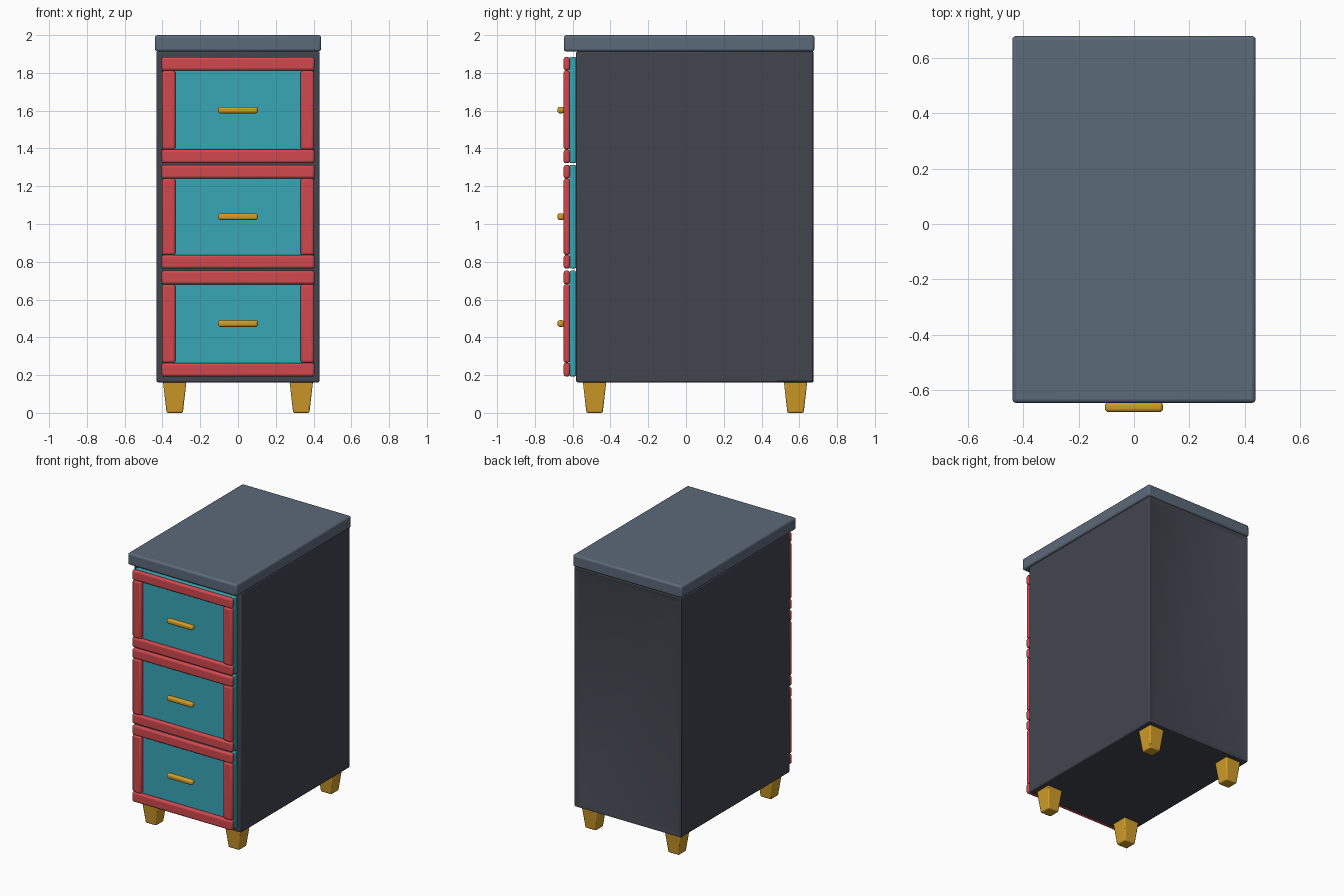
import bpy, bmesh, math

if "Cube" in bpy.data.objects:
    bpy.data.objects.remove(bpy.data.objects["Cube"])


def material(name, rgb):
    m = bpy.data.materials.new(name)
    m.diffuse_color = (*rgb, 1)
    m.use_nodes = True
    m.node_tree.nodes["Principled BSDF"].inputs["Base Color"].default_value = m.diffuse_color
    return m


SLATE = material("slate", (0.105, 0.142, 0.190))
CHARCOAL = material("charcoal", (0.055, 0.060, 0.078))
TEAL = material("teal", (0.040, 0.390, 0.468))
RED = material("red", (0.630, 0.065, 0.076))
GOLD = material("gold", (0.640, 0.335, 0.022))


def finish(bm, name, mat, bevel=0.0, segments=3):
    mesh = bpy.data.meshes.new(name)
    bm.to_mesh(mesh)
    bm.free()
    mesh.materials.append(mat)
    ob = bpy.data.objects.new(name, mesh)
    bpy.context.collection.objects.link(ob)
    if bevel:
        mod = ob.modifiers.new("rounded_edges", 'BEVEL')
        mod.width = bevel
        mod.segments = segments
        mod.limit_method = 'ANGLE'
    bpy.ops.object.select_all(action='DESELECT')
    ob.select_set(True)
    bpy.context.view_layer.objects.active = ob
    bpy.ops.object.shade_smooth_by_angle(angle=math.radians(35))
    return ob


def box_mesh(x, y, z):
    """Box between the given (low, high) ranges."""
    bm = bmesh.new()
    bmesh.ops.create_cube(bm, size=1)
    for v in bm.verts:
        v.co = [r[0] if c < 0 else r[1] for c, r in zip(v.co, (x, y, z))]
    return bm


def box(name, x, y, z, mat, bevel=0.0, segments=3):
    return finish(box_mesh(x, y, z), name, mat, bevel, segments)


# Cabinet body with a shallow recessed back panel
bm = box_mesh((-0.432, 0.432), (-0.582, 0.677), (0.162, 1.913))
bm.normal_update()
back = [f for f in bm.faces if f.normal.y > 0.9]
bmesh.ops.inset_region(bm, faces=back, thickness=0.04)
for v in back[0].verts:
    v.co.y -= 0.012
finish(bm, "cabinet_body", CHARCOAL, 0.008, 2)

# Worktop overhanging the drawers
box("worktop", (-0.44, 0.44), (-0.647, 0.68), (1.913, 2.0), SLATE, 0.014)

# Drawers: panel, red frame and bar handle
RAIL = 0.072
FRONT = (-0.648, -0.614)
for label, z0, z1 in (("bottom", 0.193, 0.753),
                      ("middle", 0.764, 1.313),
                      ("top", 1.322, 1.884)):
    box(label + "_drawer_panel", (-0.402, 0.402), (-0.616, -0.582), (z0, z1), TEAL, 0.008)
    for part, low in (("lower", z0), ("upper", z1 - RAIL)):
        box(f"{label}_drawer_{part}_rail", (-0.405, 0.405), FRONT,
            (low, low + RAIL), RED, 0.013)
    for part, low in (("left", -0.403), ("right", 0.331)):
        box(f"{label}_drawer_{part}_stile", (low, low + RAIL), FRONT,
            (z0 + RAIL, z1 - RAIL), RED, 0.013)
    zc = (z0 + z1) / 2
    box(label + "_drawer_handle", (-0.105, 0.105), (-0.68, -0.645),
        (zc - 0.0175, zc + 0.0175), GOLD, 0.012)

# Tapered square legs
for side, x in (("left", -0.335), ("right", 0.335)):
    for end, y in (("front", -0.484), ("back", 0.58)):
        bm = bmesh.new()
        bmesh.ops.create_cube(bm, size=1)
        for v in bm.verts:
            half = 0.062 if v.co.z > 0 else 0.043
            v.co = (x + math.copysign(half, v.co.x), y + math.copysign(half, v.co.y),
                    0.165 if v.co.z > 0 else 0.0)
        finish(bm, f"{end}_{side}_leg", GOLD, 0.007, 2)
